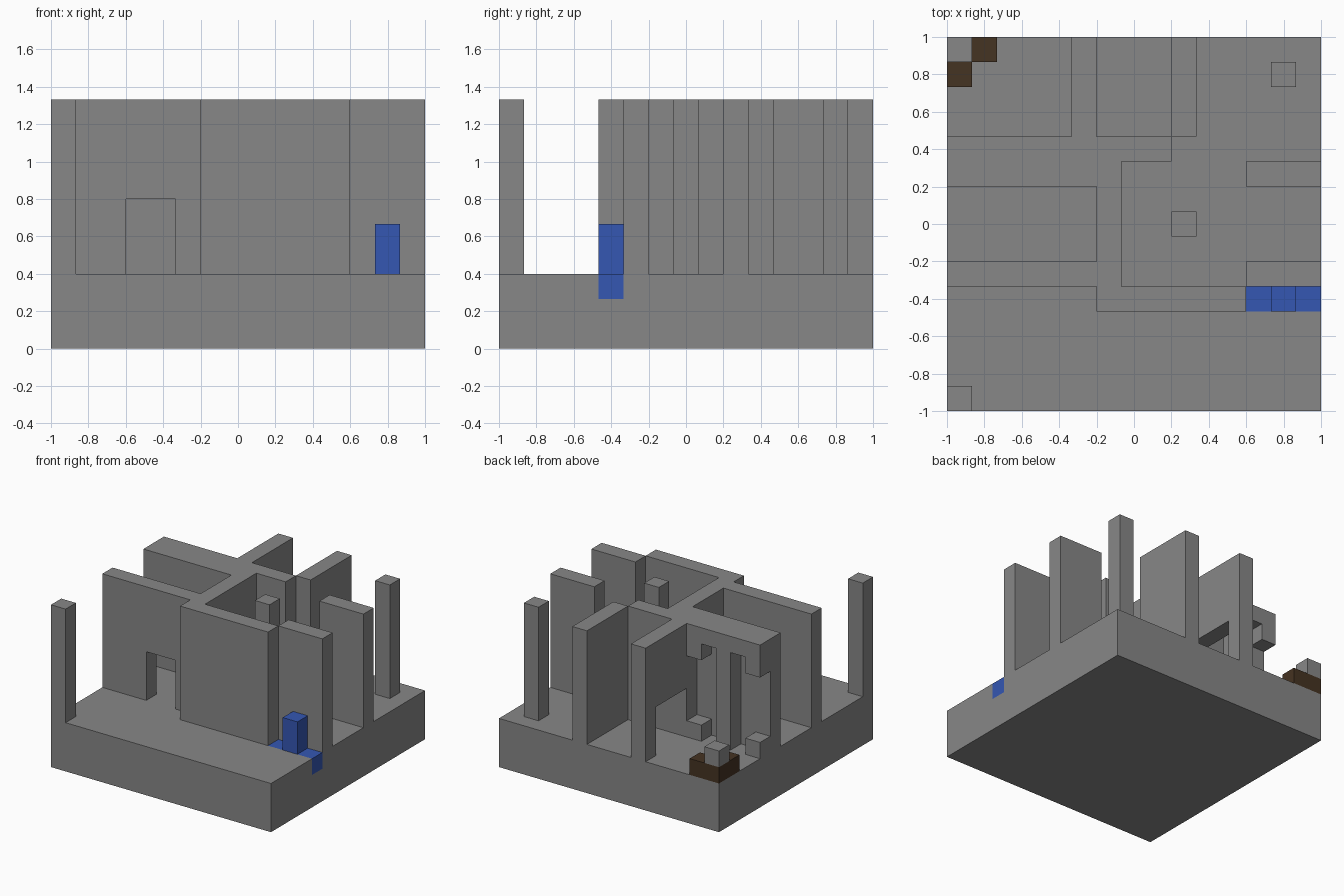
import bpy
import bmesh
from mathutils import Vector

default = bpy.data.objects.get("Cube")
if default:
    bpy.data.objects.remove(default, do_unlink=True)

N = 15             # grid cells along each side
U = 2 / N          # size of one cell
FLOOR, TOP = 3, 10  # levels of the floor and the wall tops, in cells
DOOR = 6           # level of the door heads


def material(name, rgb):
    m = bpy.data.materials.new(name)
    m.use_nodes = True
    m.diffuse_color = (*rgb, 1)
    bsdf = m.node_tree.nodes["Principled BSDF"]
    bsdf.inputs["Base Color"].default_value = (*rgb, 1)
    bsdf.inputs["Roughness"].default_value = 0.9
    return m


stone = material("stone_grey", (0.245, 0.245, 0.245))
blue = material("blue", (0.035, 0.095, 0.45))
brown = material("dark_brown", (0.06, 0.033, 0.016))


def blocks(name, mat, *boxes):
    """One object from boxes given in cells: x range, y range, z range."""
    bm = bmesh.new()
    for xs, ys, zs in boxes:
        lo = Vector((xs[0] - N / 2, ys[0] - N / 2, zs[0])) * U
        hi = Vector((xs[1] - N / 2, ys[1] - N / 2, zs[1])) * U
        cube = bmesh.ops.create_cube(bm, size=1)
        for v in cube["verts"]:
            v.co = [lo[i] if v.co[i] < 0 else hi[i] for i in range(3)]
    mesh = bpy.data.meshes.new(name)
    bm.to_mesh(mesh)
    bm.free()
    mesh.materials.append(mat)
    obj = bpy.data.objects.new(name, mesh)
    bpy.context.collection.objects.link(obj)
    return obj


def cut(target, cutter):
    mod = target.modifiers.new("cut", "BOOLEAN")
    mod.operation = "DIFFERENCE"
    mod.solver = "EXACT"
    mod.object = cutter
    bpy.context.view_layer.objects.active = target
    bpy.ops.object.modifier_apply(modifier=mod.name)
    bpy.data.objects.remove(cutter, do_unlink=True)


FULL = (FLOOR, TOP)

# Ground slab with a recess for the blue threshold
base = blocks("base", stone, ((0, N), (0, N), (0, FLOOR)))
cut(base, blocks("recess_cutter", stone, ((12, N + 1), (4, 5), (2, FLOOR + 1))))
blocks("threshold", blue, ((12, N), (4, 5), (2, FLOOR)))
blocks("doorway_figure", blue, ((13, 14), (4, 5), (FLOOR, FLOOR + 2)))

# Walls around the large room
blocks("front_wall", stone, ((6, 12), (4, 5), FULL))
blocks("centre_wall", stone, ((6, 7), (5, 11), FULL))
blocks("rear_room_wall", stone, ((7, 9), (10, 11), FULL))
blocks("side_wall_front", stone, ((12, N), (5, 6), FULL))
blocks("side_wall_back", stone, ((12, N), (9, 10), FULL))
blocks("rear_left_wall", stone, ((9, 10), (11, N), FULL))

# Corridor wall with its doorway
blocks("corridor_wall", stone,
       ((0, 3), (5, 6), FULL),
       ((3, 5), (5, 6), (DOOR, TOP)),
       ((5, 6), (5, 6), FULL))

# Wall of the small back room, with a wide doorway against the niche wall
blocks("back_room_wall", stone,
       ((5, 6), (9, 11), FULL),
       ((5, 6), (11, 14), (DOOR, TOP)),
       ((5, 6), (14, N), FULL))

# Niche wall: solid backing, middle pier and two mirrored stepped arches
blocks("niche_backing", stone, ((0, 5), (9, 10), FULL))
blocks("niche_pier", stone, ((2, 3), (10, 11), FULL))
for side, outer, inner in (("right", 0, 1), ("left", 4, 3)):
    blocks(side + "_niche_arch", stone,
           ((outer, outer + 1), (10, 11), (TOP - 2, TOP)),
           ((inner, inner + 1), (10, 11), (TOP - 1, TOP)))
    blocks(side + "_niche_plinth", stone,
           ((outer, outer + 1), (10, 11), (FLOOR, FLOOR + 1)))

# Free-standing pillars
for name, x, y in (("front_pillar", 0, 0), ("room_pillar", 9, 7), ("back_pillar", 13, 13)):
    blocks(name, stone, ((x, x + 1), (y, y + 1), FULL))

# Brown corner bench with a stone block on it
blocks("corner_bench", brown,
       ((0, 2), (14, N), (FLOOR, FLOOR + 1)),
       ((0, 1), (13, 14), (FLOOR, FLOOR + 1)))
blocks("bench_block", stone, ((0, 1), (14, N), (FLOOR + 1, FLOOR + 2)))
